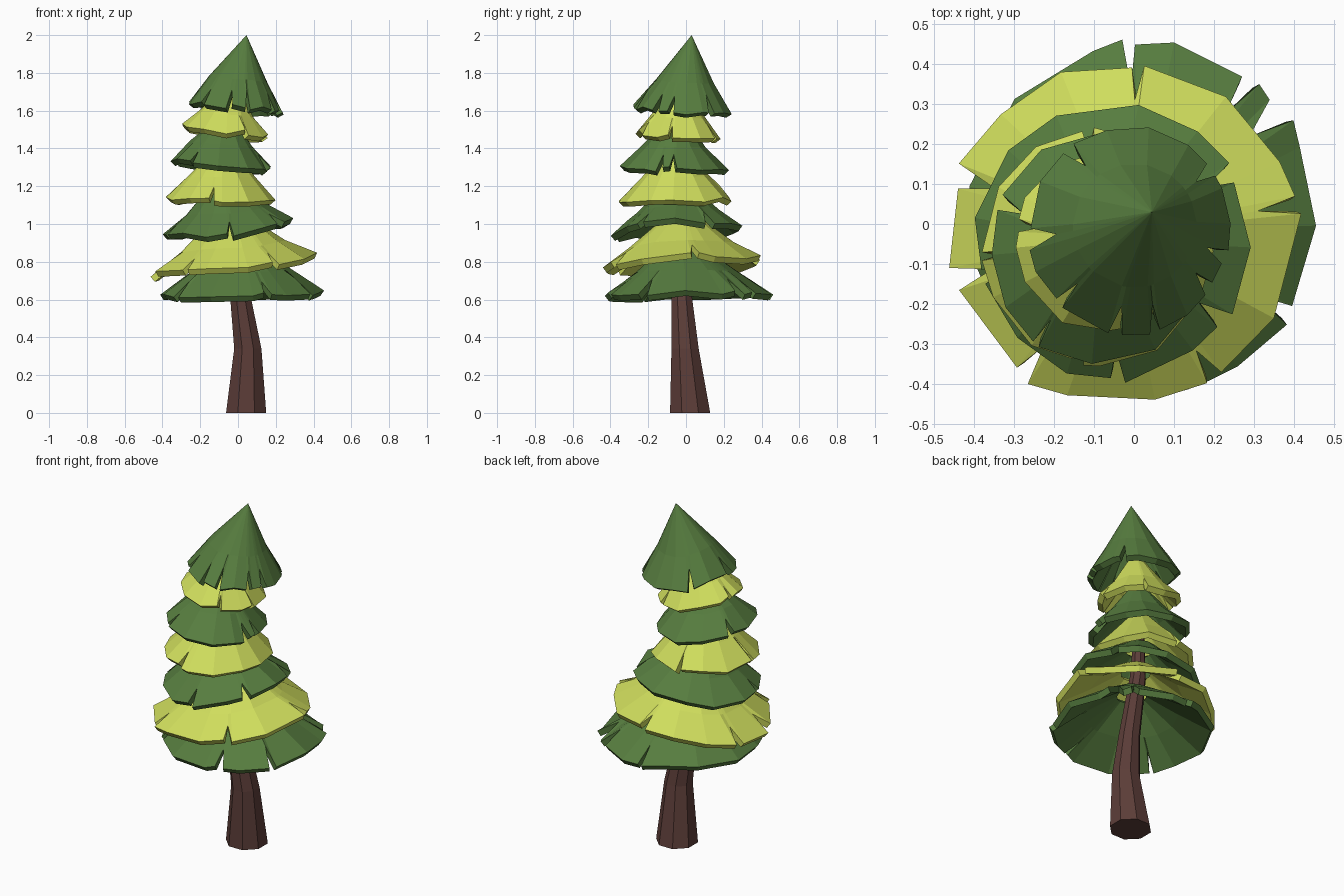
import bpy, random
from math import sin, cos, radians, pi

if "Cube" in bpy.data.objects:
    bpy.data.objects.remove(bpy.data.objects["Cube"])

random.seed(4)


def material(name, rgb):
    m = bpy.data.materials.new(name)
    m.diffuse_color = (*rgb, 1)
    m.use_nodes = True
    m.node_tree.nodes["Principled BSDF"].inputs["Base Color"].default_value = m.diffuse_color
    return m


GREEN = material("dark_green", (0.095, 0.205, 0.05))
LIME = material("lime", (0.63, 0.73, 0.11))
BROWN = material("bark", (0.107, 0.047, 0.04))


def make_object(name, verts, faces, mat):
    me = bpy.data.meshes.new(name)
    me.from_pydata(verts, [], faces)
    me.materials.append(mat)
    ob = bpy.data.objects.new(name, me)
    bpy.context.collection.objects.link(ob)
    return ob


# Crooked trunk, eight sided: (x, y, z, radius)
SIDES = 8
path = [(0.043, 0.022, 0, 0.115), (0.052, -0.005, 0.34, 0.078), (0.015, -0.022, 0.6, 0.06),
        (-0.06, -0.04, 1.0, 0.045), (-0.08, -0.05, 1.35, 0.025)]
verts = [(x + r * cos(2 * pi * (i + .5) / SIDES), y + r * sin(2 * pi * (i + .5) / SIDES), z)
         for x, y, z, r in path for i in range(SIDES)]
faces = [(k * SIDES + i, k * SIDES + (i + 1) % SIDES, (k + 1) * SIDES + (i + 1) % SIDES, (k + 1) * SIDES + i)
         for k in range(len(path) - 1) for i in range(SIDES)]
faces += [tuple(reversed(range(SIDES))), tuple(range(len(verts) - SIDES, len(verts)))]
make_object("trunk", verts, faces, BROWN)


# One skirt of foliage: rim ring, middle ring, top ring, with V notches in the rim
def skirt(name, mat, box, rim_z, mid, top, notches, segments, thick=0.035):
    x0, x1, y0, y1 = box
    cx, cy, rx, ry = (x0 + x1) / 2, (y0 + y1) / 2, (x1 - x0) / 2, (y1 - y0) / 2
    mean_z = sum(rim_z) / 4
    columns = [(a, h, w) for n, w in notches for a, h in ((n - w, 0), (n, 1), (n + w, 0))]
    for i in range(segments):
        a = 360 * (i + random.uniform(-.15, .15)) / segments
        if all(abs((a - n + 180) % 360 - 180) > w + 7 for n, w in notches):
            columns.append((a, 0, 0))
    columns.sort(key=lambda c: c[0] % 360)
    rings = [[], [], []]
    for a, notch, w in columns:
        c, s = cos(radians(a)), sin(radians(a))
        z = c * c * rim_z[0 if c > 0 else 2] + s * s * rim_z[1 if s > 0 else 3]
        k = random.uniform(0.98, 1.03)
        rim = [cx + rx * c * k, cy + ry * s * k, z + random.uniform(-.015, .015)]
        mx, my = cx * .75 + top[0] * .25, cy * .75 + top[1] * .25
        middle = [mx + mid[0] * c, my + mid[0] * s, mid[1] + (z - mean_z) * .6]
        if notch:
            rim = [p + (q - p) * 0.6 for p, q in zip(rim, middle)]
        rings[0].append(rim)
        rings[1].append(middle)
        rings[2].append((top[0] + top[3] * c, top[1] + top[3] * s, top[2]))
    n = len(columns)
    verts = rings[0] + rings[1] + rings[2]
    faces = [(k * n + i, k * n + (i + 1) % n, (k + 1) * n + (i + 1) % n, (k + 1) * n + i)
             for k in range(2) for i in range(n)]
    if top[3] == 0:  # closed tip
        verts = rings[0] + rings[1] + [top[:3]]
        faces = faces[:n] + [(n + i, n + (i + 1) % n, 2 * n) for i in range(n)]
    ob = make_object(name, verts, faces, mat)
    mod = ob.modifiers.new("thickness", "SOLIDIFY")
    mod.thickness = thick
    mod.offset = -1


# name, colour, (x0, x1, y0, y1), rim z at +x +y -x -y, mid (r, z), top (x, y, z, r), notches (angle, half width)
skirt("skirt_1", GREEN, (-.41, .46, -.43, .455), (.64, .625, .625, .62), (.27, .75),
      (0, -.02, .88, .1), [(95, 2), (52, 3), (38, 5), (-33, 3), (288, 3), (215, 2)], 13)
skirt("skirt_2", LIME, (-.465, .41, -.455, .4), (.84, .82, .73, .77), (.28, .885),
      (-.03, -.02, 1.03, .1), [(85, 2), (160, 4), (10, 3), (195, 4), (302, 3), (235, 3)], 13)
skirt("skirt_3", GREEN, (-.395, .29, -.39, .3), (1.02, .98, .93, .945), (.22, 1.07),
      (-.07, -.04, 1.19, .09), [(30, 4), (272, 3), (195, 3), (325, 4)], 13)
skirt("skirt_4", LIME, (-.38, .2, -.35, .24), (1.125, 1.135, 1.13, 1.125), (.18, 1.25),
      (-.08, -.05, 1.37, .07), [(95, 3), (185, 2), (260, 3)], 12)
skirt("skirt_5", GREEN, (-.36, .17, -.355, .22), (1.29, 1.29, 1.345, 1.31), (.165, 1.42),
      (-.07, -.05, 1.54, .06), [(0, 4), (155, 4), (235, 2), (345, 4)], 12)
skirt("skirt_6", LIME, (-.295, .16, -.27, .185), (1.46, 1.455, 1.525, 1.49), (.145, 1.575),
      (-.04, -.03, 1.7, .05), [(350, 3), (170, 4), (300, 3), (60, 3)], 12)
skirt("treetop", GREEN, (-.26, .235, -.275, .245), (1.585, 1.58, 1.65, 1.62), (.155, 1.76),
      (.045, .03, 2.0, 0), [(35, 4), (128, 4), (185, 6), (225, 3), (262, 4), (285, 3), (325, 4), (345, 4)], 14)
